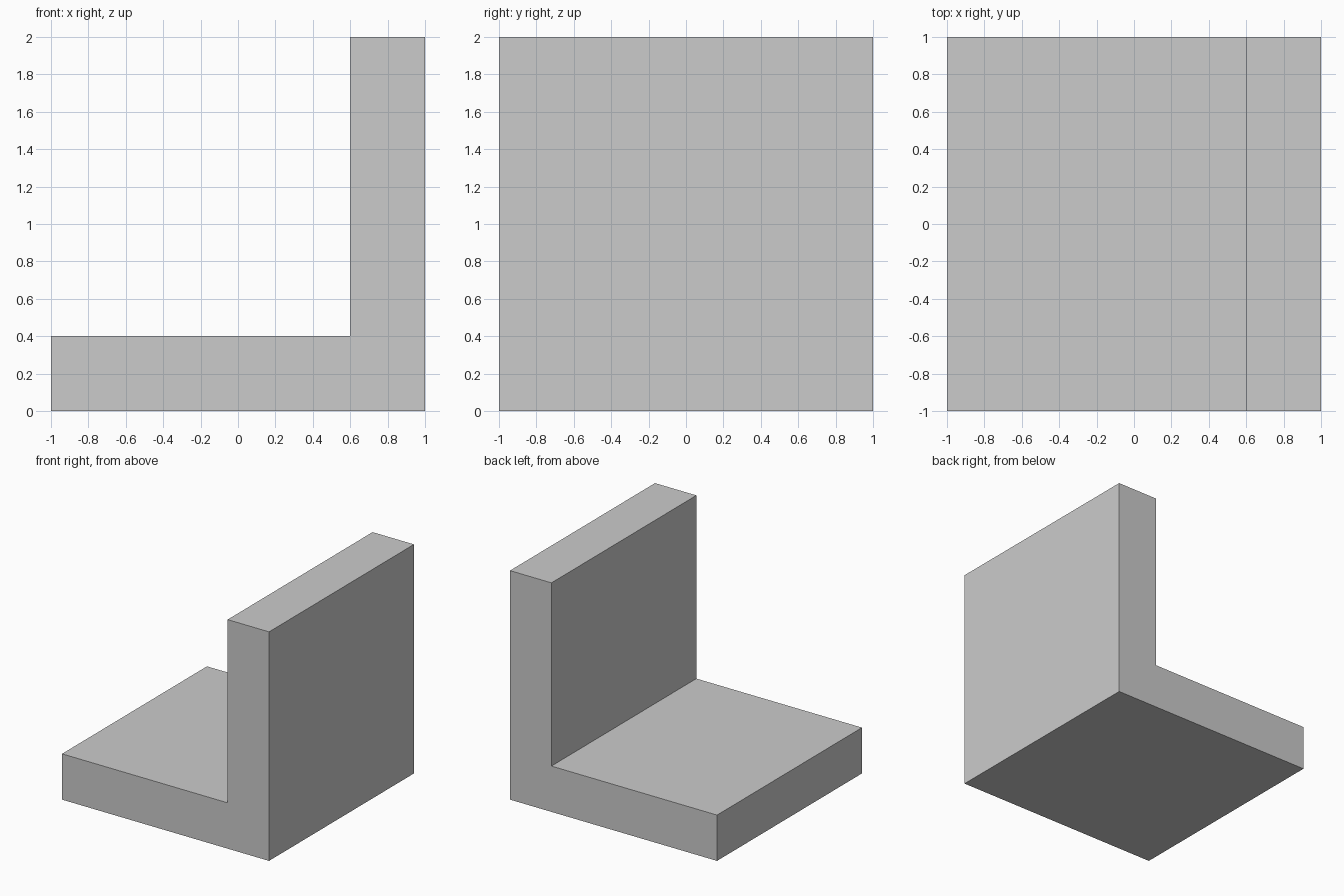
import bpy
import bmesh

if "Cube" in bpy.data.objects:
    bpy.data.objects.remove(bpy.data.objects["Cube"])


def extrude_profile(name, profile, y0, y1):
    """Extrude a closed (x, z) profile from y0 to y1 as a solid."""
    bm = bmesh.new()
    face = bm.faces.new([bm.verts.new((x, y0, z)) for x, z in profile])
    result = bmesh.ops.extrude_face_region(bm, geom=[face])
    verts = [v for v in result["geom"] if isinstance(v, bmesh.types.BMVert)]
    bmesh.ops.translate(bm, verts=verts, vec=(0, y1 - y0, 0))
    bmesh.ops.recalc_face_normals(bm, faces=bm.faces)
    mesh = bpy.data.meshes.new(name)
    bm.to_mesh(mesh)
    bm.free()
    obj = bpy.data.objects.new(name, mesh)
    bpy.context.collection.objects.link(obj)
    return obj


# L-shaped bracket: flat base plate with an upright wall on the +x side
L_PROFILE = [(-1, 0), (1, 0), (1, 2), (0.6, 2), (0.6, 0.4), (-1, 0.4)]
extrude_profile("angle_bracket", L_PROFILE, -1, 1)
